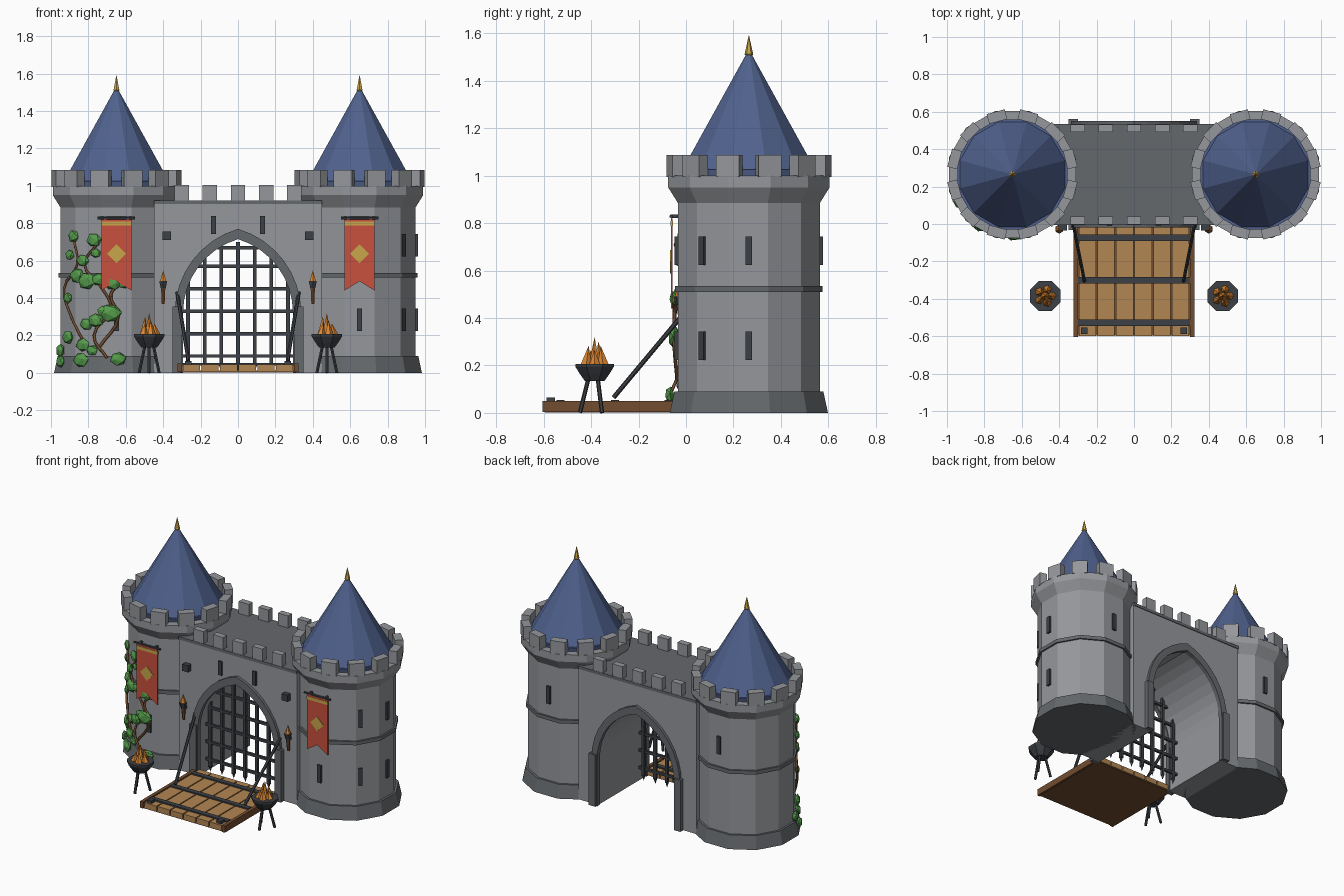
import bpy, bmesh, math, random
from mathutils import Matrix, Vector

if "Cube" in bpy.data.objects:
    bpy.data.objects.remove(bpy.data.objects["Cube"])

random.seed(4)
RGB = {
    "stone": (.30, .31, .33), "dark stone": (.13, .14, .15), "roof blue": (.08, .12, .27),
    "gold": (.58, .38, .07), "iron": (.045, .05, .058), "plank wood": (.45, .24, .085),
    "dark wood": (.17, .075, .03), "banner red": (.58, .08, .048),
    "leaf green": (.09, .33, .07), "flame orange": (.72, .24, .03)}
MAT = {}
for n, c in RGB.items():
    MAT[n] = bpy.data.materials.new(n)
    MAT[n].diffuse_color = (*c, 1)


def finish(bm, name, mat):
    bmesh.ops.recalc_face_normals(bm, faces=bm.faces)
    me = bpy.data.meshes.new(name)
    bm.to_mesh(me)
    bm.free()
    me.materials.append(MAT[mat])
    ob = bpy.data.objects.new(name, me)
    bpy.context.collection.objects.link(ob)
    return ob


def box(name, mat, c, s, yaw=0):
    bm = bmesh.new()
    m = Matrix.Translation(c) @ Matrix.Rotation(yaw, 4, 'Z') @ Matrix.Diagonal((*s, 1))
    bmesh.ops.create_cube(bm, size=1, matrix=m)
    return finish(bm, name, mat)


def rod(name, mat, a, b, r1, r2=None, n=6):
    a, b = Vector(a), Vector(b)
    d = b - a
    bm = bmesh.new()
    m = Matrix.Translation((a + b) / 2) @ d.to_track_quat('Z', 'Y').to_matrix().to_4x4()
    bmesh.ops.create_cone(bm, cap_ends=True, segments=n, radius1=r1,
                          radius2=r1 if r2 is None else r2, depth=d.length, matrix=m)
    return finish(bm, name, mat)


def lathe(name, mat, at, prof, n=12):
    """Stack of n-sided rings with flat sides on the axes; prof = (radius, z)."""
    bm = bmesh.new()
    rings = []
    for r, z in prof:
        rings.append([bm.verts.new((at[0] + r * math.cos((i + .5) * math.tau / n),
                                    at[1] + r * math.sin((i + .5) * math.tau / n), z))
                      for i in range(n)])
    for p, q in zip(rings, rings[1:]):
        for i in range(n):
            j = (i + 1) % n
            bm.faces.new((p[i], p[j], q[j], q[i]))
    bm.faces.new(rings[0])
    bm.faces.new(rings[-1])
    return finish(bm, name, mat)


def prism(name, mat, pts, y0, y1):
    """Outline in x and z, extruded along y."""
    bm = bmesh.new()
    f = bm.faces.new([bm.verts.new((x, y0, z)) for x, z in pts])
    g = bmesh.ops.extrude_face_region(bm, geom=[f])["geom"]
    bmesh.ops.translate(bm, vec=(0, y1 - y0, 0),
                        verts=[v for v in g if isinstance(v, bmesh.types.BMVert)])
    bmesh.ops.triangulate(bm, faces=[f for f in bm.faces if len(f.verts) > 4])
    return finish(bm, name, mat)


SPRING = .32


def arch(w, rise, n=8):
    """Pointed arch from left foot over the apex to right foot."""
    R = (rise * rise + w * w) / (2 * w)
    c = R - w
    end = math.acos(c / R)
    right = [(R * math.cos(end * i / n) - c, SPRING + R * math.sin(end * i / n)) for i in range(n + 1)]
    return [(-w, 0)] + [(-x, z) for x, z in right] + right[-2::-1] + [(w, 0)]


# Gate wall with passage, roof slab and battlements
prism("gate_wall", "stone", arch(.30, .40) + [(.45, 0), (.45, .905), (-.45, .905), (-.45, 0)], 0, .53)
box("wall_walk", "dark stone", (0, .265, .9125), (.9, .54, .02))
for i in range(-2, 3):
    for side, y in (("front", .018), ("back", .512)):
        box(f"wall_merlon_{side}", "stone", (i * .15, y, .963), (.077, .042, .085))

# Arch trim and jambs on both faces
for side, y0, y1, yj in (("front", -.02, .01, -.012), ("back", .52, .55, .542)):
    prism(f"arch_trim_{side}", "dark stone", arch(.294, .395) + arch(.338, .45)[::-1], y0, y1)
    for s in (-1, 1):
        box(f"arch_jamb_{side}", "dark stone", (s * .325, yj, .178), (.05, .04, .356))

# Portcullis
PY = .08


def half_width(z):
    return .30 if z < SPRING else math.sqrt(.417 ** 2 - (z - SPRING) ** 2) - .117


for i in range(-3, 4):
    x = i * .089
    top = min(.70, SPRING + math.sqrt(.417 ** 2 - (abs(x) + .117) ** 2) + .01)
    box("portcullis_bar", "iron", (x, PY, (top + .04) / 2), (.02, .02, top - .04))
    rod("portcullis_spike", "iron", (x, PY, .045), (x, PY, .005), .014, 0, 4)
for z in (.09, .21, .33, .45, .57, .67):
    box("portcullis_crossbar", "iron", (0, PY, z), (2 * half_width(z), .016, .018))

# Drawbridge
box("bridge_underside", "dark wood", (0, -.30, .008), (.62, .59, .012))
for i in range(6):
    box("bridge_plank", "plank wood", ((i - 2.5) * .0995, -.30, .027), (.092, .60, .036))
for y in (-.073, -.30, -.528):
    box("bridge_band", "iron", (0, y, .047), (.60, .034, .014))

for s in (-1, 1):
    box("bridge_rail", "dark wood", (s * .312, -.3025, .027), (.023, .605, .046))
    box("bridge_bolt", "iron", (s * .265, -.57, .053), (.035, .035, .022))
    rod("bridge_chain", "iron", (s * .325, .0, .43), (s * .265, -.305, .065), .010)
    # Wall slits and chain blocks
    box("wall_slit", "iron", (s * .13, 0, .79), (.027, .024, .095))
    box("chain_block", "iron", (s * .38, -.01, .733), (.045, .05, .045))

    # Wall torch
    x = s * .40
    rod("torch_handle", "dark wood", (x, -.02, .37), (x, -.028, .47), .009, .014)
    rod("torch_cup", "iron", (x, -.028, .455), (x, -.028, .49), .016, .024)
    rod("torch_flame", "flame orange", (x, -.028, .488), (x, -.028, .548), .02, 0)
    box("torch_bracket", "iron", (x, -.008, .45), (.02, .035, .02))

    # Brazier
    bx, by = s * .475, -.385
    lathe("brazier_bowl", "iron", (bx, by), [(.045, .135), (.068, .165), (.088, .195), (.088, .207)], 8)
    for k in range(3):
        a = math.radians(-90 + 120 * k)
        u = Vector((math.cos(a), math.sin(a), 0))
        o = Vector((bx, by, 0))
        rod("brazier_leg", "iron", o + u * .062, o + u * .025 + Vector((0, 0, .15)), .009)
    for k in range(6):
        a = math.tau * k / 5
        r = .038 if k < 5 else 0
        h = .32 if k == 5 else .265 + .018 * (k % 3)
        p = Vector((bx + r * math.cos(a), by + r * math.sin(a), .195))
        rod("brazier_flame", "flame orange", p, (p.x * .7 + bx * .3, p.y * .7 + by * .3, h), .027, 0, 5)

    # Tower
    tx, ty = s * .65, .265
    at = (tx, ty)
    lathe("tower_body", "stone", at, [(.31, .05), (.31, .885), (.352, .95), (.352, 1.0)])
    lathe("tower_base", "dark stone", at, [(.345, 0), (.325, .09)])
    lathe("tower_belt", "dark stone", at, [(.322, .51), (.322, .535)])
    lathe("roof_eave", "roof blue", at, [(.30, 1.0), (.305, 1.025)])
    lathe("tower_roof", "roof blue", at, [(.293, 1.02), (.004, 1.525)])
    lathe("finial", "gold", at, [(.008, 1.495), (.018, 1.512), (.001, 1.59)], 6)
    for k in range(12):
        a = math.radians(15 + 30 * k)
        box("tower_merlon", "stone", (tx + .32 * math.cos(a), ty + .32 * math.sin(a), 1.04),
            (.054, .10, .092), a)

    # Arrow slits: the right tower also has them on its outer side
    slits = [(-90, .283), (-90, .683), (90, .683)]
    if s > 0:
        slits += [(a, z) for a in (-40, 0) for z in (.283, .683)]
    for deg, z in slits:
        a = math.radians(deg)
        box("arrow_slit", "iron", (tx + .301 * math.cos(a), ty + .301 * math.sin(a), z),
            (.024, .028, .12), a)

    # Banner
    prism("banner", "banner red", [(tx - .08, .82), (tx + .08, .82), (tx + .08, .44),
                                   (tx, .49), (tx - .08, .44)], -.064, -.057)
    box("banner_stripe", "gold", (tx, -.0605, .798), (.161, .011, .022))
    prism("banner_diamond", "gold", [(tx, .687), (tx + .05, .637), (tx, .587), (tx - .05, .637)], -.068, -.06)
    rod("banner_pole", "iron", (tx - .10, -.062, .828), (tx + .10, -.062, .828), .008)
    for e in (-1, 1):
        box("banner_mount", "iron", (tx + e * .06, -.045, .828), (.014, .04, .014))


# Ivy on the left tower
def on_tower(x, z, lift=.0):
    r = (.312 if z > .1 else .33) + lift
    a = math.asin(max(-.99, min(.99, (x + .65) / r)))
    return Vector((-.65 + r * math.sin(a), .265 - r * math.cos(a), z))


vines = [[(-.70, .08), (-.77, .20), (-.68, .34), (-.74, .47), (-.82, .58), (-.76, .68)],
         [(-.80, .12), (-.90, .32), (-.93, .45), (-.86, .58), (-.88, .72)],
         [(-.74, .14), (-.64, .30), (-.68, .42), (-.62, .48)]]
for v in vines:
    cu = bpy.data.curves.new("ivy_vine", 'CURVE')
    cu.dimensions, cu.bevel_depth, cu.bevel_resolution, cu.resolution_u = '3D', .008, 0, 4
    sp = cu.splines.new('BEZIER')
    sp.bezier_points.add(len(v) - 1)
    for b, (x, z) in zip(sp.bezier_points, v):
        b.co = on_tower(x, z, .003)
        b.handle_left_type = b.handle_right_type = 'AUTO'
    cu.materials.append(MAT["dark wood"])
    bpy.context.collection.objects.link(bpy.data.objects.new("ivy_vine", cu))

leaves = [(-.88, .73, .04), (-.77, .71, .045), (-.90, .63, .035), (-.76, .64, .03), (-.83, .60, .04),
          (-.86, .52, .05), (-.81, .49, .055), (-.75, .50, .04), (-.67, .48, .045), (-.61, .48, .035),
          (-.91, .40, .035), (-.68, .32, .06), (-.76, .28, .045), (-.81, .26, .04), (-.72, .33, .035),
          (-.91, .19, .045), (-.83, .15, .045), (-.95, .12, .045), (-.84, .07, .05), (-.95, .06, .04),
          (-.64, .075, .045), (-.78, .12, .035)]
for x, z, s in leaves:
    p = on_tower(x, z, .004)
    yaw = math.atan2(p.y - .265, p.x + .65)
    bm = bmesh.new()
    m = (Matrix.Translation(p) @ Matrix.Rotation(yaw, 4, 'Z') @ Matrix.Diagonal((.45 * s, s, .85 * s, 1))
         @ Matrix.Rotation(random.uniform(0, 6), 4, 'X'))
    bmesh.ops.create_icosphere(bm, subdivisions=1, radius=1, matrix=m)
    finish(bm, "ivy_leaf", "leaf green")

for m in bpy.data.materials:
    if m.users and not m.is_grease_pencil:
        m.use_nodes = True
        m.node_tree.nodes["Principled BSDF"].inputs["Base Color"].default_value = m.diffuse_color
